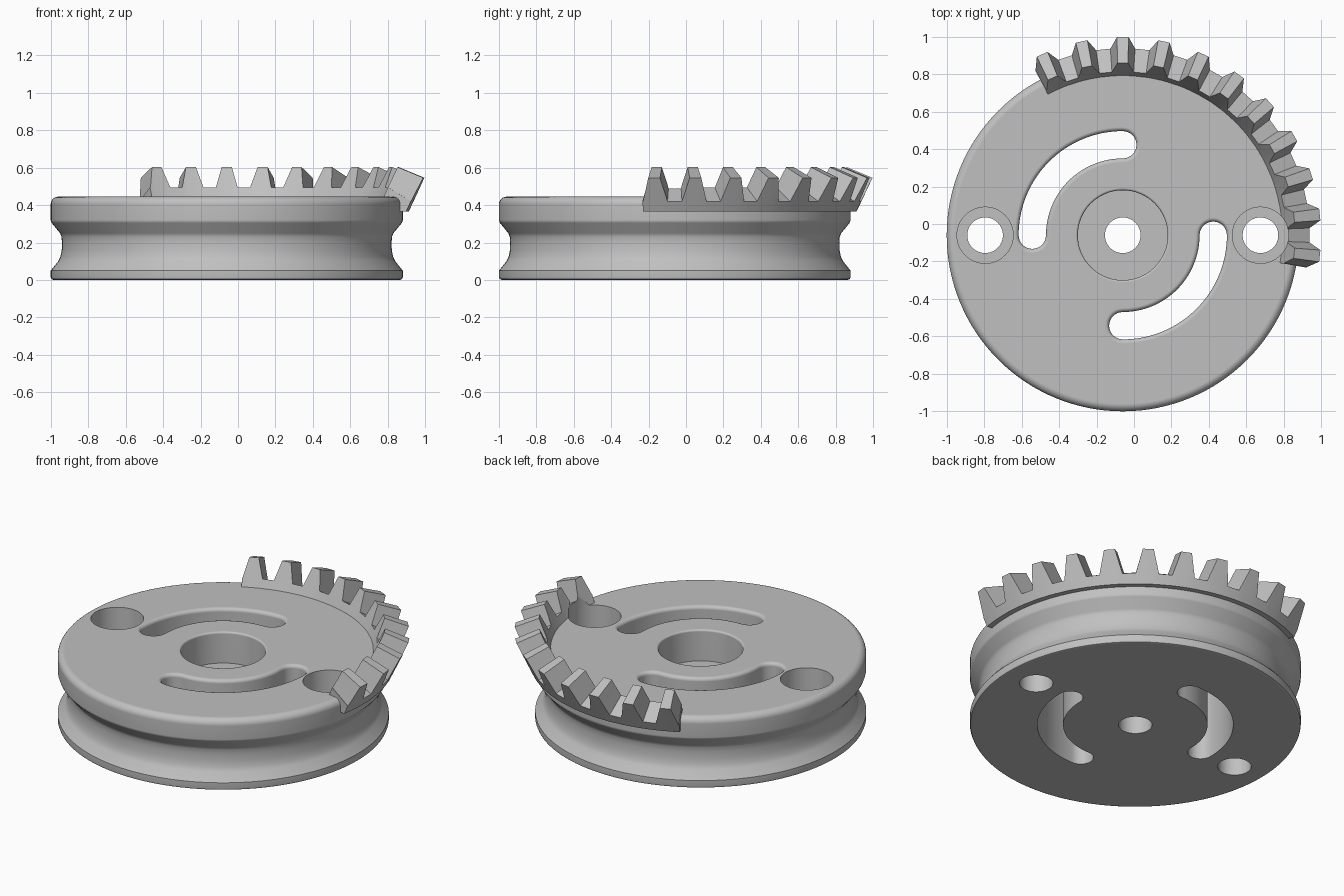
import bpy, bmesh
from math import sin, cos, pi, radians

CX = CY = -0.06      # wheel axis
TOP = 0.445          # top of the wheel

if "Cube" in bpy.data.objects:
    bpy.data.objects.remove(bpy.data.objects["Cube"])

grey = bpy.data.materials.new("light grey metal")
grey.use_nodes = True
colour = (0.53, 0.53, 0.53, 1)
grey.diffuse_color = colour
grey.node_tree.nodes["Principled BSDF"].inputs["Base Color"].default_value = colour


def loft(name, rings):
    """Closed solid through a list of equal-length point rings, capped at both ends."""
    bm = bmesh.new()
    rows = [[bm.verts.new(p) for p in ring] for ring in rings]
    for a, b in zip(rows, rows[1:]):
        for i in range(len(a)):
            j = (i + 1) % len(a)
            bm.faces.new((a[i], a[j], b[j], b[i]))
    bm.faces.new(rows[0])
    bm.faces.new(rows[-1])
    bmesh.ops.recalc_face_normals(bm, faces=bm.faces)
    mesh = bpy.data.meshes.new(name)
    bm.to_mesh(mesh)
    bm.free()
    obj = bpy.data.objects.new(name, mesh)
    bpy.context.collection.objects.link(obj)
    mesh.materials.append(grey)
    return obj


def circle(x, r, z, n=64):
    return [(CX + x + r * cos(2 * pi * i / n), CY + r * sin(2 * pi * i / n), z) for i in range(n)]


def turned(name, profile, x=0, n=64):
    return loft(name, [circle(x, r, z, n) for r, z in profile])


def arc(x, y, r, start, end, n):
    return [(x + r * cos(radians(start + (end - start) * i / n)),
             y + r * sin(radians(start + (end - start) * i / n))) for i in range(n + 1)]


def slot_ring(start, w, z, r=0.483):
    """Outline of a quarter-turn slot with round ends."""
    end = start + 90
    ends = [(CX + r * cos(radians(a)), CY + r * sin(radians(a))) for a in (start, end)]
    pts = arc(CX, CY, r + w, start, end, 32)
    pts += arc(*ends[1], w, end, end + 180, 14)[1:-1]
    pts += arc(CX, CY, r - w, end, start, 32)
    pts += arc(*ends[0], w, start + 180, start + 360, 14)[1:-1]
    return [(x, y, z) for x, y in pts]


def flare(w, f):
    """Rounded mouth at the top face: widths and heights of a flaring cutter."""
    steps = [(w + f * (1 - cos(radians(a))), TOP - f + f * sin(radians(a))) for a in (0, 30, 60, 90)]
    return steps + [(steps[-1][0], TOP + 0.02)]


def cut(obj, cutters):
    bpy.context.view_layer.objects.active = obj
    for c in cutters:
        mod = obj.modifiers.new("cut", 'BOOLEAN')
        mod.object = c
        mod.solver = 'EXACT'
        bpy.ops.object.modifier_apply(modifier=mod.name)


def shade(obj, angle):
    bpy.ops.object.select_all(action='DESELECT')
    obj.select_set(True)
    bpy.context.view_layer.objects.active = obj
    bpy.ops.object.shade_smooth_by_angle(angle=radians(angle))


# Grooved wheel
rim = [(0.925, 0), (0.936, 0.005), (0.94, 0.015), (0.94, 0.05), (0.9, 0.1), (0.888, 0.125),
       (0.881, 0.16), (0.88, 0.2), (0.882, 0.23), (0.89, 0.25), (0.935, 0.305), (0.94, 0.32)]
rim += [(0.9 + 0.04 * cos(radians(a)), TOP - 0.04 + 0.04 * sin(radians(a))) for a in range(0, 91, 15)]
wheel = turned("grooved_wheel", rim, n=128)

# Bores and curved slots
bores = [turned("centre_bore", [(0.095, -0.1), (0.095, 0.5)]),
         turned("centre_recess", [(0.24, 0.25)] + flare(0.24, 0.012))]
side_recesses = []
for x in (-0.735, 0.735):
    bores.append(turned("side_bore", [(0.095, -0.1), (0.095, 0.5)], x))
    side_recesses.append(turned("side_recess", [(0.15, 0.245), (0.15, 0.8)], x))
for start in (90, 270):
    levels = [(0.073, -0.1)] + flare(0.073, 0.022)
    bores.append(loft("curved_slot", [slot_ring(start, w, z) for w, z in levels]))
cut(wheel, bores + side_recesses)

# Bevel gear sector: radial sections blended between root and tip height
teeth = range(-6, 115, 12)
stations = [(-10, 0)]
for a in teeth:
    stations += [(a - 3.8, 0), (a - 2.6, 0.55), (a - 1.7, 1), (a + 1.7, 1), (a + 2.6, 0.55), (a + 3.8, 0)]
stations.append((118, 0))


def section(angle, h):
    outer = (0.998 + 0.06 * h, 0.42 + 0.126 * h)
    inner = (0.873 + 0.047 * h, 0.495 + 0.108 * h)
    profile = [(0.89, 0.365), (0.972, 0.365), outer, inner, (0.85, 0.44), (0.85, 0.4)]
    c, s = cos(radians(angle)), sin(radians(angle))
    return [(CX + r * c, CY + r * s, z) for r, z in profile]


gear = loft("bevel_gear_sector", [section(a, h) for a, h in stations])
cut(gear, side_recesses[1:])

# Shading and clean-up
shade(wheel, 32)
weighted = wheel.modifiers.new("even shading", 'WEIGHTED_NORMAL')
weighted.keep_sharp = True
shade(gear, 15)
for c in bores + side_recesses:
    bpy.data.objects.remove(c)
